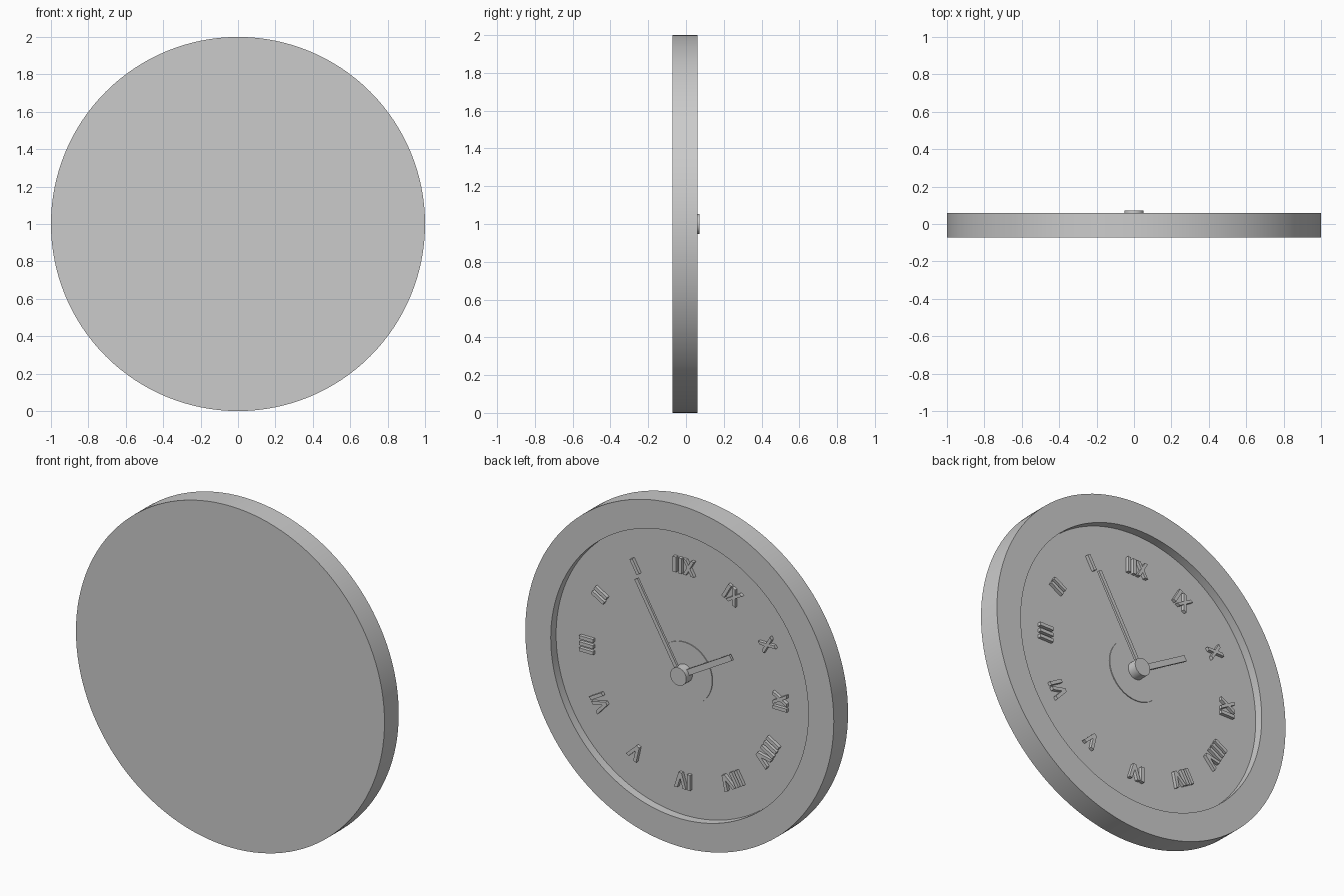
import bpy, bmesh, math
from mathutils import Matrix, Vector

cube = bpy.data.objects.get("Cube")
if cube:
    bpy.data.objects.remove(cube, do_unlink=True)

grey = bpy.data.materials.new("light_grey")
grey.use_nodes = True
COLOUR = (0.6, 0.6, 0.6, 1)
grey.diffuse_color = COLOUR
grey.node_tree.nodes["Principled BSDF"].inputs["Base Color"].default_value = COLOUR

CENTRE_Z = 1.0
BACK, RIM, FLOOR, TOP = -0.072, 0.06, 0.01, 0.072


def finish(name, bm, smooth=False):
    bmesh.ops.recalc_face_normals(bm, faces=bm.faces)
    mesh = bpy.data.meshes.new(name)
    bm.to_mesh(mesh)
    bm.free()
    mesh.materials.append(grey)
    obj = bpy.data.objects.new(name, mesh)
    obj.location.z = CENTRE_Z
    bpy.context.collection.objects.link(obj)
    if smooth:
        bpy.ops.object.select_all(action='DESELECT')
        obj.select_set(True)
        bpy.context.view_layer.objects.active = obj
        bpy.ops.object.shade_smooth_by_angle(angle=math.radians(30))
    return obj


def lathe(name, profile, steps):
    """Turn a (radius, y) profile around the y axis."""
    bm = bmesh.new()
    verts = [bm.verts.new((r, y, 0)) for r, y in profile]
    edges = [bm.edges.new(pair) for pair in zip(verts, verts[1:])]
    bmesh.ops.spin(bm, geom=verts + edges, cent=(0, 0, 0), axis=(0, 1, 0),
                   angle=math.tau, steps=steps)
    bmesh.ops.remove_doubles(bm, verts=bm.verts, dist=0.0001)
    return finish(name, bm, True)


def add_bar(bm, foot, head, bottom, top, width, y0, y1, angle):
    """Slanted bar from foot to head, turned clockwise round the dial."""
    turn = Matrix.Rotation(angle, 3, 'Y')
    w = width / 2
    outline = [(foot - w, bottom), (foot + w, bottom), (head + w, top), (head - w, top)]
    face = bm.faces.new([bm.verts.new(turn @ Vector((x, y0, z))) for x, z in outline])
    new = bmesh.ops.extrude_face_region(bm, geom=[face])["geom"]
    bmesh.ops.translate(bm, vec=(0, y1 - y0, 0),
                        verts=[g for g in new if isinstance(g, bmesh.types.BMVert)])
    bm.faces.ensure_lookup_table()
    if not face.is_valid or len(face.edges) and any(e.is_boundary for e in face.edges):
        bmesh.ops.holes_fill(bm, edges=[e for e in bm.edges if e.is_boundary])


# Case with recessed dial
lathe("clock_case", [(0, BACK), (1, BACK), (1, RIM), (0.835, RIM),
                     (0.835, FLOOR), (0, FLOOR)], 128)

# Thin centre plate and hub
lathe("centre_plate", [(0, FLOOR - 0.005), (0.18, FLOOR - 0.005),
                       (0.18, FLOOR + 0.005), (0, FLOOR + 0.005)], 64)
lathe("hub", [(0, FLOOR), (0.052, FLOOR), (0.052, TOP), (0, TOP)], 48)

# Hands
for name, hour, length, width, y0 in (("minute_hand", 1, 0.568, 0.022, 0.045),
                                      ("hour_hand", 10, 0.37, 0.034, 0.03)):
    bm = bmesh.new()
    add_bar(bm, 0, 0, 0, length, width, y0, y0 + 0.014, hour * math.tau / 12)
    finish(name, bm)

# Numerals: each letter is its advance width and its strokes (foot, head)
LETTERS = {
    "I": (0.036, [(0, 0)]),
    "V": (0.074, [(0, -0.028), (0, 0.028)]),
    "X": (0.074, [(-0.026, 0.026), (0.026, -0.026)]),
}
NUMERALS = "I II III IV V VI VII VIII IX X XI XII".split()
for hour, numeral in enumerate(NUMERALS, 1):
    bm = bmesh.new()
    x = -sum(LETTERS[c][0] for c in numeral) / 2
    for letter in numeral:
        advance, strokes = LETTERS[letter]
        mid = x + advance / 2
        for foot, head in strokes:
            add_bar(bm, mid + foot, mid + head, 0.583, 0.673, 0.02,
                    FLOOR - 0.003, FLOOR + 0.02, hour * math.tau / 12)
        x += advance
    finish("numeral_%d" % hour, bm)
